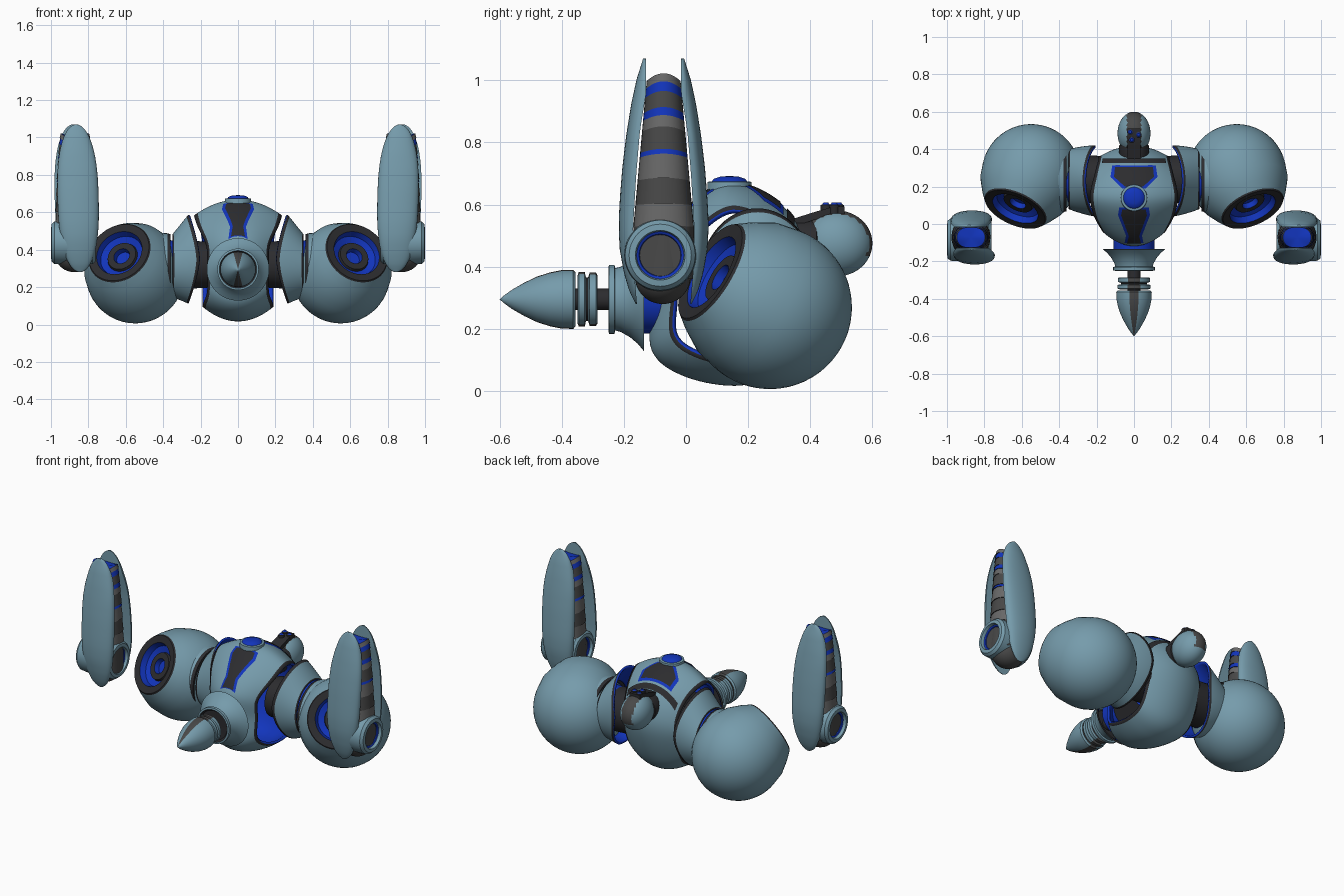
import bpy, bmesh, math
from mathutils import Vector
from mathutils.bvhtree import BVHTree

if "Cube" in bpy.data.objects:
    bpy.data.objects.remove(bpy.data.objects["Cube"])

# Materials, keyed by a letter
COL = {'s': (.18, .33, .41), 'd': (.025, .025, .028), 'b': (.006, .035, .5),
       'g': (.065, .065, .065), 'h': (.14, .14, .14)}
NAMES = {'s': 'steel', 'd': 'dark', 'b': 'blue', 'g': 'dark_grey', 'h': 'mid_grey'}
MAT = {}
for k, c in COL.items():
    MAT[k] = bpy.data.materials.new(NAMES[k])
    MAT[k].diffuse_color = (*c, 1)


def loft(name, rings, code='s', closed=True, mirror=False, solid=0):
    """Skin rings of points; code is a letter, a letter per strip, or f(strip, face centre)."""
    bm = bmesh.new()
    vs = [[bm.verts.new(p) for p in r] for r in rings]
    n = len(rings[0])
    slots = list('sdb')
    for i in range(len(vs) - 1):
        for j in range(n if closed else n - 1):
            q = (vs[i][j], vs[i][(j + 1) % n], vs[i + 1][(j + 1) % n], vs[i + 1][j])
            f = bm.faces.new(q)
            mid = sum((v.co for v in q), Vector()) / 4
            c = code(i, mid) if callable(code) else code[min(i, len(code) - 1)]
            if c not in slots:
                slots.append(c)
            f.material_index = slots.index(c)
    bmesh.ops.remove_doubles(bm, verts=bm.verts, dist=1e-5)
    bmesh.ops.recalc_face_normals(bm, faces=bm.faces)
    me = bpy.data.meshes.new(name)
    bm.to_mesh(me)
    bm.free()
    for s in slots:
        me.materials.append(MAT[s])
    ob = bpy.data.objects.new(name, me)
    bpy.context.collection.objects.link(ob)
    bpy.ops.object.select_all(action='DESELECT')
    ob.select_set(True)
    bpy.context.view_layer.objects.active = ob
    bpy.ops.object.shade_smooth_by_angle(angle=math.radians(35))
    if solid:
        m = ob.modifiers.new('shell', 'SOLIDIFY')
        m.thickness, m.offset = solid, -1
        m.material_offset_rim, m.material_offset = 1, 2
    if mirror:
        ob.modifiers.new('mirror', 'MIRROR')
    return ob


def lathe(name, prof, origin, axis, code='s', seg=48, mirror=False):
    """Turn (height, radius) pairs about an axis."""
    q = Vector(axis).to_track_quat('Z', 'Y')
    o = Vector(origin)
    rings = [[o + q @ Vector((r * math.cos(a), r * math.sin(a), h))
              for a in (2 * math.pi * j / seg for j in range(seg))] for h, r in prof]
    return loft(name, rings, code, mirror=mirror)


def ellipsoid(name, c, r, code='s', mirror=False):
    rings = [[(c[0] + r[0] * math.sin(u) * math.cos(v), c[1] + r[1] * math.sin(u) * math.sin(v),
               c[2] + r[2] * math.cos(u)) for v in (math.pi * j / 24 for j in range(48))]
             for u in (math.pi * i / 24 for i in range(25))]
    return loft(name, rings, code, mirror=mirror)


def catmull(pts, steps):
    """Closed smooth curve through points."""
    out, n = [], len(pts)
    P = [Vector(p) for p in pts]
    for i in range(n):
        a, b, c, d = (P[(i + k) % n] for k in (-1, 0, 1, 2))
        for s in range(steps):
            t = s / steps
            out.append(.5 * (2 * b + (c - a) * t + (2 * a - 5 * b + 4 * c - d) * t * t
                             + (3 * b - a - 3 * c + d) * t ** 3))
    return out


def lerp(tab, x):
    for (x0, y0), (x1, y1) in zip(tab, tab[1:]):
        if x <= x1:
            return y0 + (y1 - y0) * (x - x0) / (x1 - x0)
    return tab[-1][1]


# Torso: barrel across x, open at the sides; points are (y, z, half width)
outline = catmull([(-.11, .3, .165), (-.11, .45, .17), (0, .585, .215), (.14, .668, .235),
                   (.3, .605, .21), (.4, .46, .19), (.41, .3, .19), (.32, .08, .19),
                   (.18, .018, .19), (0, .045, .185), (-.11, .13, .165)], 8)
T = [-1, -.92, -.88] + [i / 10 for i in range(-8, 9)] + [.88, .92, 1]
torso_rings = [[(t * p.z, .18 + (p.x - .18) * (1 - .25 * t * t), .33 + (p.y - .33) * (1 - .25 * t * t))
                for p in outline] for t in T]
torso = loft('torso', torso_rings, lambda i, c: 'd' if i in (0, len(T) - 2) else 's', solid=.015)
bvh = BVHTree.FromPolygons([v.co for v in torso.data.vertices],
                           [p.vertices[:] for p in torso.data.polygons])


def inlay(name, tab, letter, lift):
    """Plate dropped onto the torso; tab holds (y, half width)."""
    rows = []
    for i in range(25):
        y = tab[0][0] + (tab[-1][0] - tab[0][0]) * i / 24
        w = lerp(tab, y)
        row = []
        for j in range(13):
            hit = bvh.ray_cast(Vector((w * (j / 6 - 1), y, 2)), Vector((0, 0, -1)))
            row.append(hit[0] + hit[1] * lift * (1 if hit[1].z > 0 else -1))
        rows.append(row)
    loft(name, rows, letter, closed=False)


# Chest inlays and dome
inlay('chest_plate_border', [(-.1, .05), (-.06, .042), (.05, .085), (.09, .078)], 'b', .003)
inlay('chest_plate', [(-.098, .036), (-.06, .027), (.05, .068), (.08, .062)], 'd', .006)
inlay('upper_plate_border', [(.19, .062), (.25, .125), (.312, .115)], 'b', .003)
inlay('upper_plate', [(.2, .05), (.25, .105), (.3, .1)], 'd', .006)
inlay('collar_band', [(.322, .17), (.345, .165)], 'd', .005)
lathe('chest_dome', [(-.02, .072), (.008, .07), (.01, .057), (.018, .05), (.025, .03), (.027, 0)],
      (0, .14, .665), (0, 0, 1), 'ssbbb')

# Shoulder shells between torso and arms
rings = []
for u in (0, .12, .2, .35, .5, .65, .8, .93, 1):
    ring = []
    for j in range(64):
        a = 2 * math.pi * j / 64
        x0 = .205 + .06 * abs(math.sin(a)) ** 1.5
        ring.append((x0 + (.35 - x0) * u, .23 + .01 * u + math.cos(a) * (.19 - .03 * u ** 1.5),
                     .35 - .035 * u + math.sin(a) * (.238 - .07 * u)))
    rings.append(ring)
loft('shoulder_shell', rings, 'dsssssss'[:7] + 'd', mirror=True, solid=.012)
lathe('shoulder_joint', [(.1, .0), (.1, .12), (.3, .13), (.42, .13), (.42, 0)], (0, .24, .32),
      (1, 0, 0), 'ddbb', mirror=True)

# Upper arm: sleeve and round pod with a forward socket
rings = []
for x, r, y, z in ((.4, .13, .24, .31), (.362, .15, .24, .31), (.36, .172, .24, .31),
                   (.378, .178, .242, .31), (.42, .19, .25, .3), (.5, .225, .268, .28)):
    rings.append([(x, y + r * math.cos(2 * math.pi * j / 48), z + r * math.sin(2 * math.pi * j / 48))
                  for j in range(48)])
loft('arm_sleeve', rings, 'bddss', mirror=True)
R = .264
prof = [(-R * math.cos(math.radians(a)), R * math.sin(math.radians(a))) for a in range(0, 101, 5)]
steel = 's' * (len(prof) + 2)
prof += [(.12, .245), (.19, .207), (.232, .178), (.24, .172), (.235, .13), (.2, .12), (.185, .085),
         (.2, .08), (.2, .045), (.17, .04), (.17, 0)]
lathe('arm_pod', prof, (.55, .27, .27), (.36, -.8, .48), steel + 'ddbbddbb', mirror=True)

# Floating hands: front and rear blades
YO = [(.28, -.162), (.32, -.182), (.38, -.2), (.46, -.214), (.54, -.217), (.62, -.213),
      (.72, -.205), (.82, -.193), (.92, -.177), (1.0, -.16), (1.07, -.138)]
YI = [(.28, -.158), (.4, -.168), (.53, -.17), (.7, -.16), (.84, -.148), (.96, -.128), (1.07, -.128)]
for name, flip, cx in (('front_blade', 1, .855), ('rear_blade', -1, .87)):
    rings = []
    for i in range(33):
        s = -math.cos(math.pi * i / 32)
        z = .675 + .395 * s
        w = .11 * max(0, 1 - abs(s) ** 2.6) ** .5
        yo, yi = lerp(YO, z), lerp(YI, z)
        ring = []
        for j in range(32):
            a = 2 * math.pi * j / 32
            y = yi + (yo - yi) * max(0, math.sin(a)) ** .8
            y = -.072 + flip * (y + .072)
            ring.append((cx + w * math.cos(a) + .01 * s, y, z))
        rings.append(ring)
    loft(name, rings, mirror=True)

# Segmented finger core, stepped and arched
rings, code = [], ''
bands = [(.36, 'g'), (.53, 'h'), (.6, 'g'), (.68, 'h'), (.755, 'b'), (.77, 'g'), (.84, 'h'),
         (.875, 'b'), (.9, 'g'), (.95, 'b'), (.98, 'h'), (1.005, 'h')]
for (z0, c), (z1, _) in zip(bands, bands[1:]):
    for z, k in ((z0, 1), (z1, .95)):
        f = max(0, (z - .5) / .5)
        hx, hy = (.105 - .025 * f ** 2) * k, .1 - .045 * f
        rings.append([(.872 + hx * math.copysign(abs(math.cos(a)) ** .7, math.cos(a)), -.072 + hy * math.sin(a),
                       z + .025 * min(1, f) * (math.cos(a) ** 2 - .3))
                      for a in (2 * math.pi * j / 40 for j in range(40))])
    code += c + 'd'
top = rings[-1]
rings.append([(.872, -.072, 1.0)] * 40)
loft('finger_core', rings, code[:-1] + 'b', mirror=True)

# Wrist bearing with an inset on both sides, and the stub under it
half = [(.095, 0), (.095, .066), (.1, .068), (.104, .076), (.122, .08), (.12, .1), (.105, .113), (.07, .116)]
lathe('wrist_bearing', [(-h * .95, r) for h, r in half] + half[::-1], (.877, -.083, .437), (1, 0, 0),
      'gbb' + 's' * 9 + 'bbg', mirror=True)
ellipsoid('wrist_stub', (.875, -.075, .37), (.1, .09, .09), 'g', mirror=True)

# Waist: connector, flared skirt, rings and pointed tail
C, AX = (0, 0, .295), (0, -1, 0)
lathe('waist_connector', [(.05, .0), (.05, .11), (.15, .11), (.2, .035), (.36, .035), (.36, 0)], C, AX, 'dbdd')
lathe('waist_skirt', [(.17, .12), (.138, .15), (.135, .167), (.155, .143), (.18, .122), (.21, .105),
                      (.228, .1), (.23, .111), (.248, .111), (.25, .1), (.238, .09), (.235, .03)], C, AX, 'bdsssssssdd')
lathe('tail_rings', [(.285, .03), (.285, .078), (.29, .086), (.31, .086), (.315, .07), (.322, .07),
                     (.326, .088), (.345, .088), (.35, .075), (.35, .03)], C, AX,
      lambda i, c: 'd' if i in (0, 4, 8) else ('g' if abs(c.x) < .35 * abs(c.z - .295) else 's'))
lathe('tail_cone', [(.355, 0), (.355, .086), (.363, .095), (.4, .094), (.44, .086), (.48, .073), (.52, .054),
                    (.56, .031), (.585, .013), (.6, 0)], C, AX,
      lambda i, c: 'g' if i < 1 or abs(c.x) < .33 * abs(c.z - .295) else 's')

# Head with dark visor and small eyes
ellipsoid('head', (0, .485, .475), (.088, .115, .106),
          lambda i, c: 'g' if abs(c.x) < .038 and c.z > .43 else 's')
visor = [[(x, y, z + dz) for x, dz in ((-.036, -.025), (-.036, 0), (.036, 0), (.036, -.025))]
         for y, z in ((.35, .556), (.42, .578), (.47, .592), (.51, .594))]
mid = [[(0, r[0][1], r[0][2])] * 4 for r in (visor[0], visor[-1])]
loft('visor', [mid[0]] + visor + [mid[1]], 'd')
for i, (x, y) in enumerate(((-.02, .492), (.024, .477), (-.012, .45))):
    lathe(f'eye_{i}', [(-.02, .017), (.006, .017), (.008, .012), (.014, .008), (.015, 0)], (x, y, .592),
          (0, 0, 1), 'ddbb', seg=20)
lathe('neck', [(.3, .06), (.36, .08), (.42, .08), (.44, .05)], (0, 0, .47), (0, 1, 0), 'd')

for m in bpy.data.materials:
    if m.users and not m.is_grease_pencil:
        m.use_nodes = True
        m.node_tree.nodes["Principled BSDF"].inputs["Base Color"].default_value = m.diffuse_color
